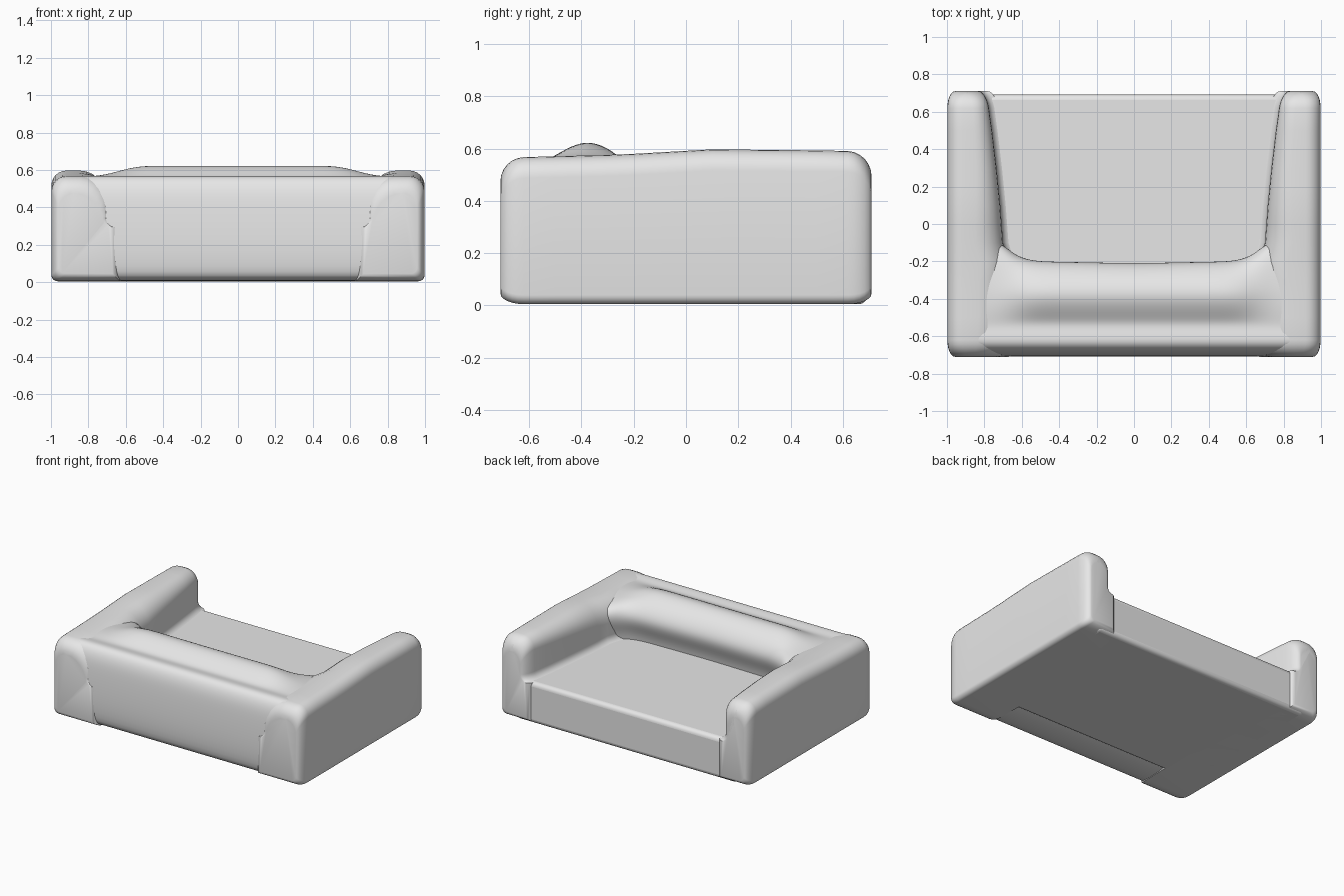
import bpy, bmesh, math

if "Cube" in bpy.data.objects:
    bpy.data.objects.remove(bpy.data.objects["Cube"])

fabric = bpy.data.materials.new("light_grey_fabric")
fabric.use_nodes = True
grey = (0.8, 0.8, 0.8, 1)
fabric.diffuse_color = grey
fabric.node_tree.nodes["Principled BSDF"].inputs["Base Color"].default_value = grey

SEAT = 0.30
FLOOR = 0.005


def finish(name, bm, angle=50):
    bmesh.ops.recalc_face_normals(bm, faces=bm.faces)
    mesh = bpy.data.meshes.new(name)
    bm.to_mesh(mesh)
    bm.free()
    mesh.materials.append(fabric)
    ob = bpy.data.objects.new(name, mesh)
    bpy.context.collection.objects.link(ob)
    bpy.ops.object.select_all(action='DESELECT')
    ob.select_set(True)
    bpy.context.view_layer.objects.active = ob
    bpy.ops.object.shade_smooth_by_angle(angle=math.radians(angle))
    return ob


def loft(name, rings, angle=50):
    """Skin closed rings of equal length and cap both ends."""
    bm = bmesh.new()
    loops = [[bm.verts.new(p) for p in ring] for ring in rings]
    n = len(loops[0])
    for a, b in zip(loops, loops[1:]):
        for i in range(n):
            j = (i + 1) % n
            bm.faces.new((a[i], a[j], b[j], b[i]))
    bm.faces.new(loops[0])
    bm.faces.new(loops[-1])
    return finish(name, bm, angle)


def blend(points, t):
    """Smooth interpolation through (position, value) pairs."""
    for (a, u), (b, v) in zip(points, points[1:]):
        if t <= b:
            k = max(0, (t - a) / (b - a))
            return u + (v - u) * k
    return points[-1][1]


def arc(cx, cz, r, start, end, steps=6):
    angles = [math.radians(start + (end - start) * i / steps) for i in range(steps + 1)]
    return [(cx + r * math.cos(a), cz + r * math.sin(a)) for a in angles]


# Arms: rounded sections lofted from back to front
INNER = [(-0.71, 0.68), (-0.2, 0.67), (-0.1, 0.70), (0.1, 0.715),
         (0.3, 0.735), (0.55, 0.765), (0.71, 0.79)]
TOP = [(-0.71, 0.565), (-0.25, 0.577), (0.1, 0.597), (0.6, 0.592), (0.71, 0.585)]
SOFTNESS = [(-0.71, 0.16), (-0.1, 0.15), (0.3, 0.11), (0.71, 0.08)]


def arm_section(y, inset):
    side = 0.45 * inset
    outer = 0.998 - side
    inner = blend(INNER, y) + side
    top = blend(TOP, y) - inset
    low = FLOOR + side
    soft = blend(SOFTNESS, y)
    flare = 0.05
    pts = arc(outer - 0.035, low + 0.035, 0.035, -90, 0)
    pts += arc(outer - 0.08, top - 0.08, 0.08, 0, 90)
    pts += arc(inner + soft, top - soft, soft, 90, 180)
    pts += arc(inner - flare, SEAT - 0.005 + flare, flare, 0, -90)
    pts.append((inner - flare, low))
    return pts


END, ROUND, STEPS = 0.71, 0.09, 6
cap = []
for i in range(STEPS + 1):
    a = math.pi / 2 * i / STEPS
    cap.append((END - ROUND * (1 - math.cos(a)), ROUND * (1 - math.sin(a))))
middle = [(-0.5 + 0.1 * i, 0) for i in range(11)]
stations = [(-y, d) for y, d in cap] + middle + [(y, d) for y, d in reversed(cap)]

for name, side in (("left_arm", 1), ("right_arm", -1)):
    loft(name, [[(side * x, y, z) for x, z in arm_section(y, d)] for y, d in stations])

# Backrest: rear roll, groove and a padded bulge that fades toward the arms
PAD = [(0, 1), (0.5, 1), (0.58, 0.8), (0.68, 0.3), (0.78, 0), (1, 0)]
CORNER = [(0, 0), (0.5, 0.01), (0.6, 0.025), (0.66, 0.06), (0.72, 0.12), (1, 0.12)]


def back_section(x):
    pad = blend(PAD, abs(x))
    f = blend(CORNER, abs(x))
    return [(-0.35, FLOOR), (-0.66, FLOOR), (-0.70, 0.035), (-0.712, 0.2),
            (-0.70, 0.42), (-0.687, 0.50), (-0.66, 0.555), (-0.62, 0.572),
            (-0.56, 0.558), (-0.52, 0.56), (-0.46, 0.565 + 0.035 * pad),
            (-0.38, 0.565 + 0.067 * pad), (-0.30, 0.56 + 0.045 * pad),
            (-0.24 + f, 0.54 + 0.01 * pad), (-0.202 + f, 0.48),
            (-0.22 + f, 0.41), (-0.26 + f, 0.33), (-0.27 + f, 0.2)]


half = [0.2, 0.4, 0.5, 0.58, 0.64, 0.70, 0.76, 0.84, 0.91]
xs = [-x for x in reversed(half)] + [0] + half
back = loft("backrest", [[(x, y, z) for y, z in back_section(x)] for x in xs], 180)
back.modifiers.new("soften", 'SUBSURF').levels = 2
back.modifiers["soften"].render_levels = 2

# Seat: bevelled block between the arms
bm = bmesh.new()
bmesh.ops.create_cube(bm, size=1)
for v in bm.verts:
    v.co.x *= 1.76
    v.co.y = 0.692 if v.co.y > 0 else -0.45
    v.co.z = SEAT if v.co.z > 0 else FLOOR
seat = finish("seat", bm)
bevel = seat.modifiers.new("soft_edges", 'BEVEL')
bevel.width = 0.03
bevel.segments = 4
